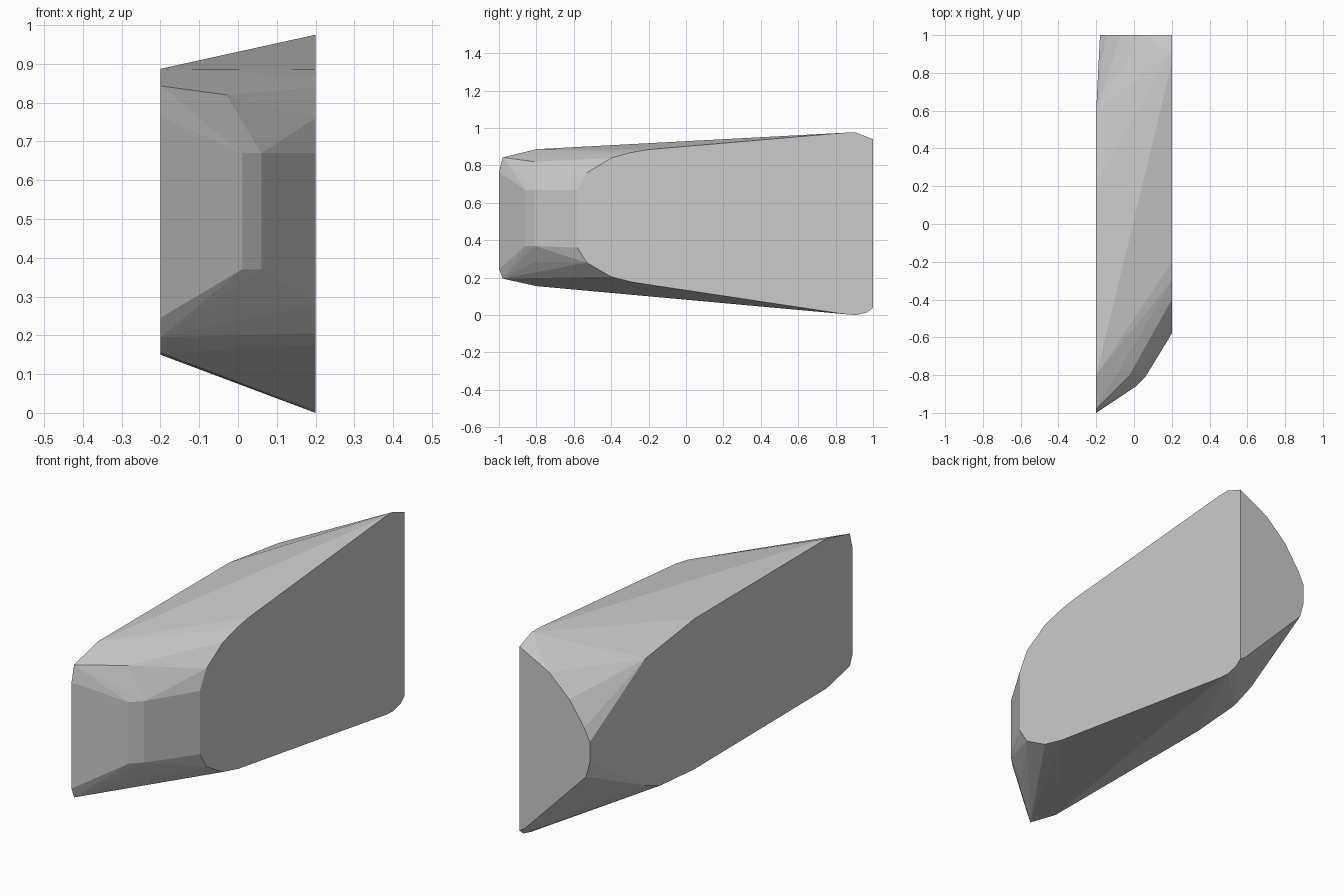
import bpy, bmesh, math

if "Cube" in bpy.data.objects:
    bpy.data.objects.remove(bpy.data.objects["Cube"])

# Right side outline (y, z) on the plane x = 0.2
right_side = [(-.58, .67), (-.53, .76), (-.4, .84), (-.3, .868), (-.2, .885),
              (.85, .975), (.91, .975), (1, .94), (1, .04), (.97, .015),
              (.91, 0), (.85, .005), (-.28, .175), (-.4, .205), (-.53, .28), (-.58, .36)]

# Left side outline (y, z) on the plane x = -0.2
left_side = [(-1, .765), (-.98, .843), (-.8, .887), (.22, .885), (.6, .835),
             (.6, .215), (.48, .17), (.22, .15), (-.8, .155), (-.98, .195), (-1, .245)]

# Back outline (x, z) on the plane y = 1
back_side = [(.04, .857), (-.07, .754), (-.15, .636), (-.18, .575), (-.18, .475),
             (-.16, .4), (.04, .203), (.17, .06)]

# Bevelled nose corners (x, y, z)
nose = [(.01, -.86, .67), (.01, -.86, .37), (.06, -.81, .67), (.06, -.81, .37),
        (.08, -.71, .74), (.17, -.58, .725), (-.03, -.81, .82),
        (0, -.81, .285), (.1, -.66, .3)]

points = [(.2, y, z) for y, z in right_side]
points += [(-.2, y, z) for y, z in left_side]
points += [(x, 1, z) for x, z in back_side]
points += nose

# Wrap the outlines in one faceted convex block
bm = bmesh.new()
for p in points:
    bm.verts.new(p)
bmesh.ops.convex_hull(bm, input=bm.verts[:])
bmesh.ops.delete(bm, geom=[v for v in bm.verts if not v.link_faces], context='VERTS')
bmesh.ops.dissolve_limit(bm, angle_limit=math.radians(.5),
                         verts=bm.verts[:], edges=bm.edges[:])
bmesh.ops.recalc_face_normals(bm, faces=bm.faces[:])

mesh = bpy.data.meshes.new("faceted_block")
bm.to_mesh(mesh)
bm.free()
block = bpy.data.objects.new("faceted_block", mesh)
bpy.context.collection.objects.link(block)
